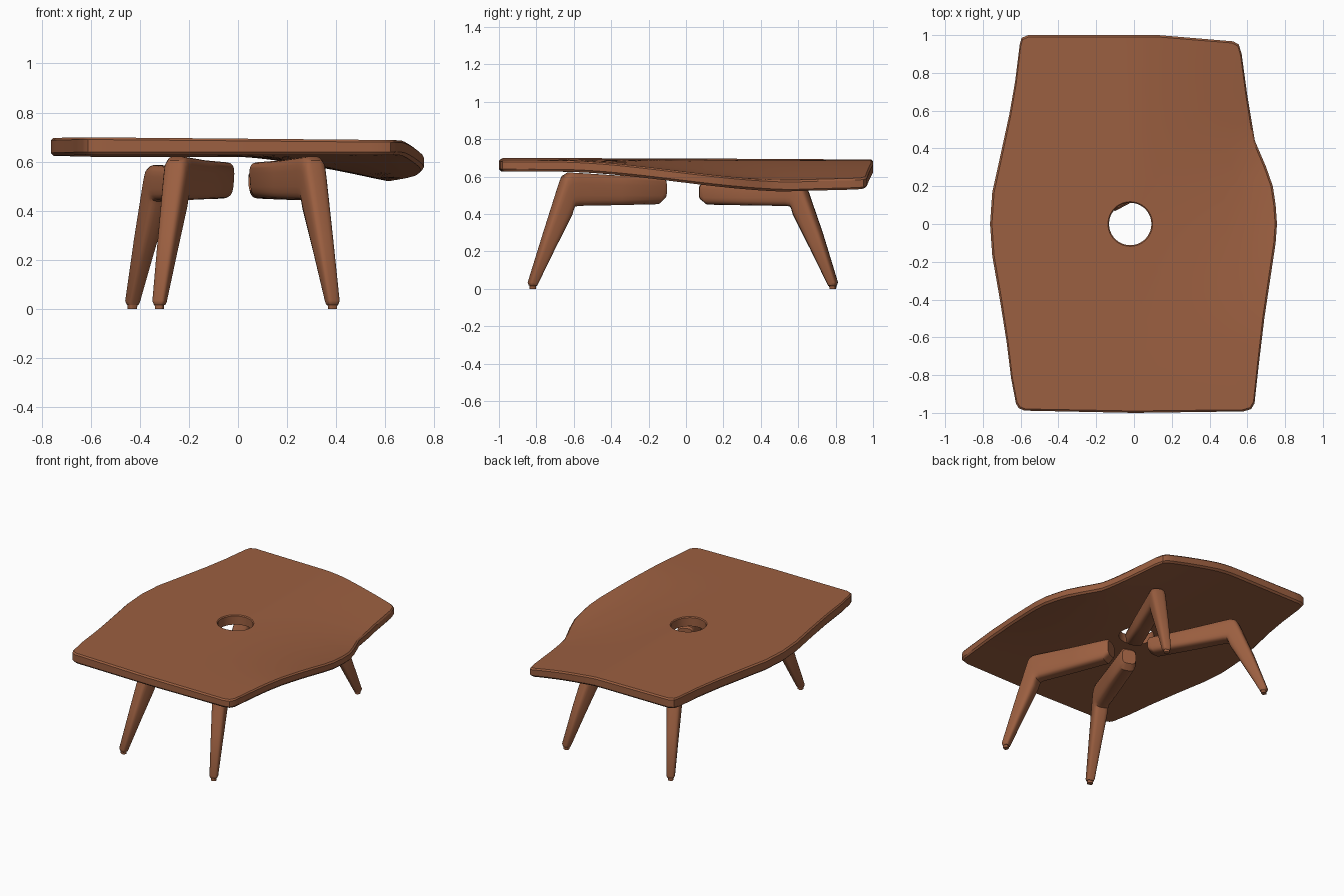
import bpy, bmesh, math
from mathutils import Vector

if "Cube" in bpy.data.objects:
    bpy.data.objects.remove(bpy.data.objects["Cube"])

wood = bpy.data.materials.new("warm_brown_wood")
wood.diffuse_color = (0.33, 0.115, 0.052, 1)
wood.use_nodes = True
wood.node_tree.nodes["Principled BSDF"].inputs["Base Color"].default_value = wood.diffuse_color


def loft(name, rings, closed, angle):
    """Skin a list of equal-length rings; cap the ends or join last to first."""
    bm = bmesh.new()
    rows = [[bm.verts.new(p) for p in r] for r in rings]
    n = len(rows[0])
    pairs = list(zip(rows, rows[1:])) + ([(rows[-1], rows[0])] if closed else [])
    for a, b in pairs:
        for i in range(n):
            j = (i + 1) % n
            bm.faces.new((a[i], a[j], b[j], b[i]))
    if not closed:
        bm.faces.new(rows[0])
        bm.faces.new(rows[-1])
    bmesh.ops.recalc_face_normals(bm, faces=bm.faces)
    me = bpy.data.meshes.new(name)
    bm.to_mesh(me)
    bm.free()
    me.materials.append(wood)
    ob = bpy.data.objects.new(name, me)
    bpy.context.collection.objects.link(ob)
    bpy.ops.object.select_all(action='DESELECT')
    ob.select_set(True)
    bpy.context.view_layer.objects.active = ob
    bpy.ops.object.shade_smooth_by_angle(angle=math.radians(angle))
    return ob


# Table top: hand-cut outline, sagging toward the back right, with a centre hole
outline = [(.757, 0), (.75, .1), (.735, .2), (.70, .3), (.64, .44), (.60, .68),
           (.57, .9), (.555, .95), (.525, .967), (.13, 1), (-.56, 1), (-.595, .985),
           (-.605, .95), (-.63, .75), (-.66, .58), (-.71, .35), (-.75, .17),
           (-.762, 0), (-.75, -.17), (-.71, -.4), (-.675, -.62), (-.65, -.82),
           (-.625, -.95), (-.61, -.975), (-.58, -.988), (0, -1), (.58, -.992),
           (.62, -.98), (.638, -.95), (.66, -.75), (.69, -.5), (.735, -.2), (.75, -.1)]
centre = Vector((-.02, 0))
edge = []
for i, p in enumerate(outline):
    a, b = Vector(p), Vector(outline[(i + 1) % len(outline)])
    steps = max(1, math.ceil((b - a).length / .06))
    edge += [a.lerp(b, k / steps) for k in range(steps)]


def top_z(x, y):
    t = min(1, max(0, (y + .7) / 1.3))
    sag = t * t * (3 - 2 * t) * min(1, max(0, x / .62)) ** 1.4
    return .69 - .009 * x - .004 * y - .103 * sag


def slab_ring(f, inset, depth, low):
    """f runs from 0 at the hole to 1 at the outline."""
    ring = []
    for e in edge:
        d = e - centre
        r = .112 + (d.length - .112) * f - inset
        p = centre + d.normalized() * r
        z = top_z(p.x, p.y) - depth
        if low:
            z -= .066 - .009 * p.x
        ring.append((p.x, p.y, z))
    return ring


fracs = [.15, .3, .45, .6, .75, .88]
rings = [slab_ring(0, 0, .006, False), slab_ring(0, -.006, 0, False)]
rings += [slab_ring(f, 0, 0, False) for f in fracs]
rings += [slab_ring(1, .01, 0, False), slab_ring(1, 0, .009, False),
          slab_ring(1, 0, -.012, True), slab_ring(1, .012, 0, True)]
rings += [slab_ring(f, 0, 0, True) for f in reversed(fracs)]
rings += [slab_ring(0, 0, 0, True)]
loft("table_top", rings, True, 30)

# Bent legs: (upper s, z), (lower s, z), half width; s runs 0 at hub to 1 at foot
stations = [((0, .585), (0, .485), .046), ((.012, .598), (.05, .452), .055),
            ((.35, .606), (.35, .447), .055), ((.66, .62), (.66, .443), .052),
            ((.725, .622), (.69, .438), .051), ((.765, .605), (.70, .42), .05),
            ((.785, .57), (.712, .39), .049), ((.91, .30), (.84, .21), .038),
            ((1.03, .035), (.965, .028), .027), ((1.025, .02), (.972, .016), .022),
            ((1.02, .016), (.978, .016), .018), ((1.02, 0), (.98, 0), .017)]


def bent_leg(name, hub, foot, drop):
    hub, foot = Vector(hub), Vector(foot)
    side = Vector((-(foot - hub).y, (foot - hub).x)).normalized()
    rings = []
    for up, low, w in stations:
        ring = []
        for k in range(20):
            a = 2 * math.pi * (k + .5) / 20
            # rounded-rectangle section
            c, s = math.cos(a), math.sin(a)
            u = math.copysign(abs(c) ** .55, c)
            v = math.copysign(abs(s) ** .55, s)
            m = (v + 1) / 2
            pos = low[0] + (up[0] - low[0]) * m
            z = low[1] + (up[1] - low[1]) * m
            z -= drop * max(0, z - .44) / .18
            p = hub.lerp(foot, pos) + side * w * u
            ring.append((p.x, p.y, z))
        rings.append(ring)
    loft(name, rings, False, 35)


bent_leg("front_left_leg", (-.06, -.12), (-.32, -.82), 0)
bent_leg("front_right_leg", (.09, -.12), (.385, -.82), 0)
bent_leg("back_left_leg", (-.06, .09), (-.43, .785), .035)
bent_leg("back_right_leg", (.085, .09), (.385, .785), .035)
